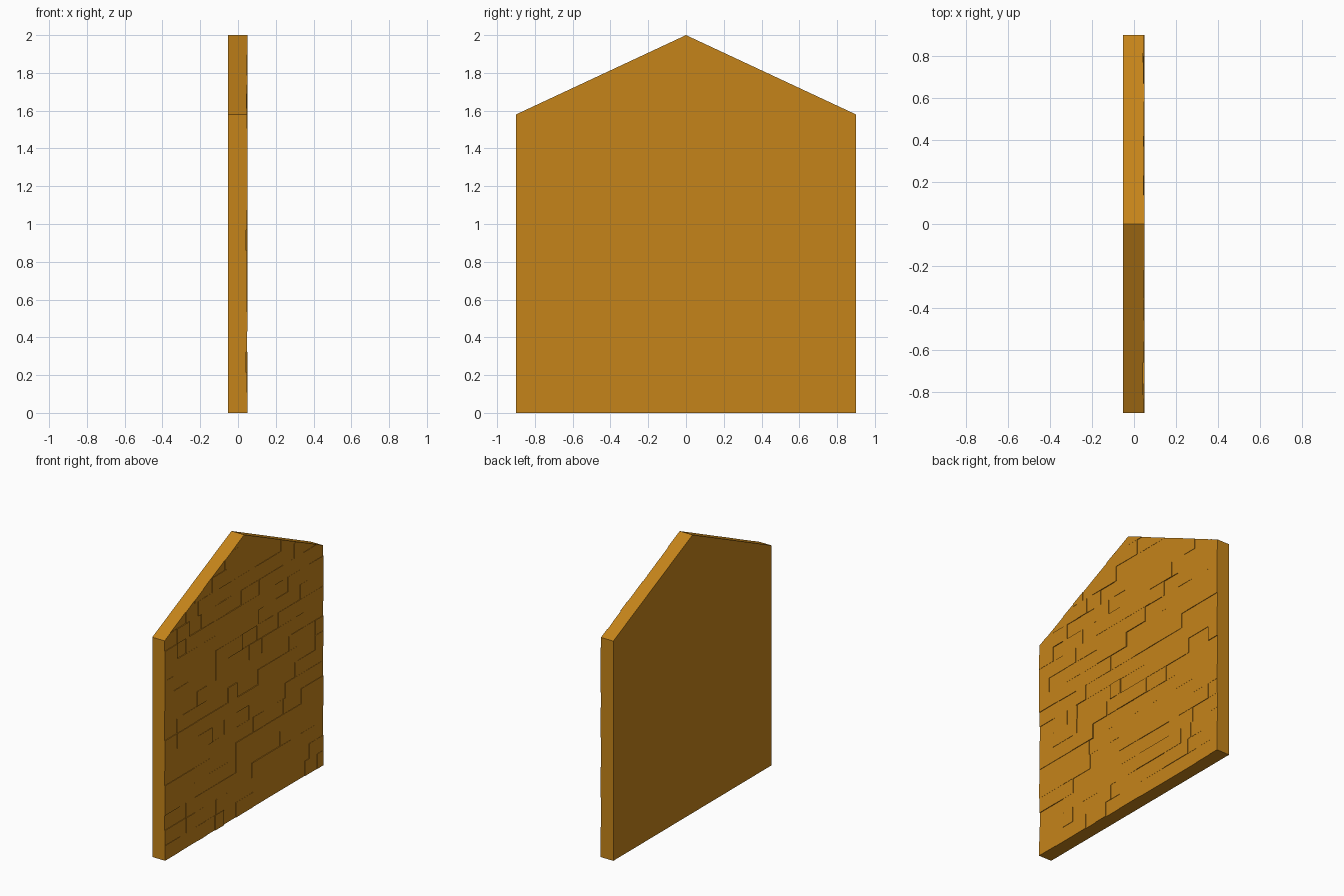
import bpy, bmesh, random
from mathutils import Vector

if "Cube" in bpy.data.objects:
    bpy.data.objects.remove(bpy.data.objects["Cube"])

random.seed(7)
HALF, EAVE, APEX = 0.9, 1.58, 2.0
BACK, FACE, FRONT = -0.052, 0.042, 0.051
ROW = 0.1075

mat = bpy.data.materials.new("ochre_stone")
mat.diffuse_color = (0.56, 0.23, 0.01, 1)
mat.use_nodes = True
mat.node_tree.nodes["Principled BSDF"].inputs["Base Color"].default_value = mat.diffuse_color


def add_object(name, bm):
    bmesh.ops.recalc_face_normals(bm, faces=bm.faces)
    mesh = bpy.data.meshes.new(name)
    bm.to_mesh(mesh)
    bm.free()
    mesh.materials.append(mat)
    obj = bpy.data.objects.new(name, mesh)
    bpy.context.collection.objects.link(obj)
    return obj


def add_prism(bm, outline, x0, x1):
    """Extrude a (y, z) outline from x0 to x1."""
    face = bm.faces.new([bm.verts.new((x0, y, z)) for y, z in outline])
    ext = bmesh.ops.extrude_face_region(bm, geom=[face])
    verts = [v for v in ext["geom"] if isinstance(v, bmesh.types.BMVert)]
    bmesh.ops.translate(bm, verts=verts, vec=(x1 - x0, 0, 0))


def clip(outline, side):
    """Trim a (y, z) outline to below one roof slope."""
    def height(p):
        return APEX - (APEX - EAVE) / HALF * side * p[0] - p[1]
    out = []
    for a, b in zip(outline, outline[1:] + outline[:1]):
        ha, hb = height(a), height(b)
        if ha >= 0:
            out.append(a)
        if ha * hb < 0:
            out.append(tuple(Vector(a).lerp(Vector(b), ha / (ha - hb))))
    return out


# Plain gabled slab
bm = bmesh.new()
add_prism(bm, [(-HALF, 0), (HALF, 0), (HALF, EAVE), (0, APEX), (-HALF, EAVE)], BACK, FACE)
add_object("gable_wall", bm)

# Staggered stones of slightly different depth, trimmed to the gable
bm = bmesh.new()
z = 0.0
while z < APEX:
    top = min(z + ROW, APEX)
    y = -HALF
    while y < HALF - 1e-6:
        end = y + random.choice((0.1, 0.14, 0.17, 0.2, 0.24, 0.3))
        if end > HALF - 0.06:
            end = HALF
        stone = clip(clip([(y, z), (end, z), (end, top), (y, top)], 1), -1)
        if len(stone) > 2:
            add_prism(bm, stone, FACE - 0.002, random.uniform(FACE + 0.001, FRONT))
        y = end
    z += ROW
add_object("stone_facing", bm)
